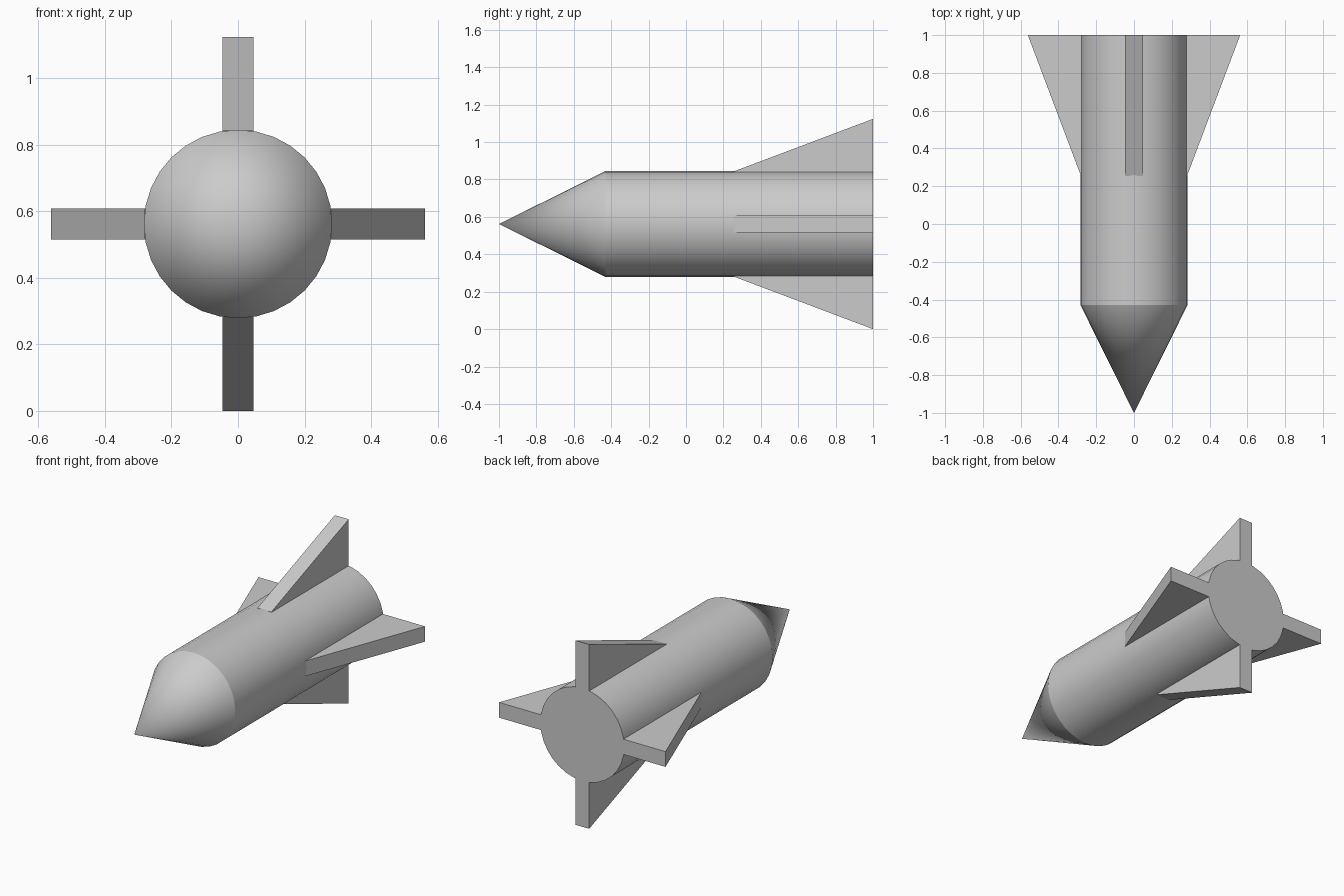
import bpy
import math

if "Cube" in bpy.data.objects:
    bpy.data.objects.remove(bpy.data.objects["Cube"], do_unlink=True)

AXIS_Z = 0.562      # height of the rocket's long axis
RADIUS = 0.283
TAIL_Y = 1.0
SHOULDER_Y = -0.43
TIP_Y = -1.0
FIN_START_Y = 0.255
FIN_HALF = 0.0465   # half of the fin thickness
SIDES = 32

grey = bpy.data.materials.new("plain grey")
grey.use_nodes = True
grey.diffuse_color = (0.6, 0.6, 0.6, 1)
grey.node_tree.nodes["Principled BSDF"].inputs["Base Color"].default_value = (0.6, 0.6, 0.6, 1)


def round_part(name, front_y, back_y, front_radius, cap):
    """Tapered round section lying along y, pointing forward."""
    bpy.ops.mesh.primitive_cone_add(
        vertices=SIDES, radius1=RADIUS, radius2=front_radius,
        depth=back_y - front_y, end_fill_type=cap,
        location=(0, (front_y + back_y) / 2, AXIS_Z),
        rotation=(math.pi / 2, 0, 0))
    obj = bpy.context.object
    obj.name = name
    obj.data.materials.append(grey)
    bpy.ops.object.shade_smooth_by_angle(angle=math.radians(30))
    return obj


# Body tube and nose cone
round_part("body", SHOULDER_Y, TAIL_Y, RADIUS, 'NGON')
round_part("nose_cone", TIP_Y, SHOULDER_Y, 0, 'NOTHING')

# Fin: a swept profile (y, distance from axis) extruded sideways, rooted in the body
profile = [(FIN_START_Y, 0.2), (TAIL_Y, 0.2), (TAIL_Y, AXIS_Z), (FIN_START_Y, 0.281)]
n = len(profile)
verts = [(side * FIN_HALF, y, r) for side in (-1, 1) for y, r in profile]
faces = [tuple(reversed(range(n))), tuple(range(n, 2 * n))]
faces += [(i, (i + 1) % n, n + (i + 1) % n, n + i) for i in range(n)]
fin_mesh = bpy.data.meshes.new("fin")
fin_mesh.from_pydata(verts, [], faces)
fin_mesh.materials.append(grey)

# Four fins around the tail
for i, name in enumerate(("top_fin", "left_fin", "bottom_fin", "right_fin")):
    fin = bpy.data.objects.new(name, fin_mesh)
    fin.location = (0, 0, AXIS_Z)
    fin.rotation_euler = (0, i * math.pi / 2, 0)
    bpy.context.collection.objects.link(fin)
